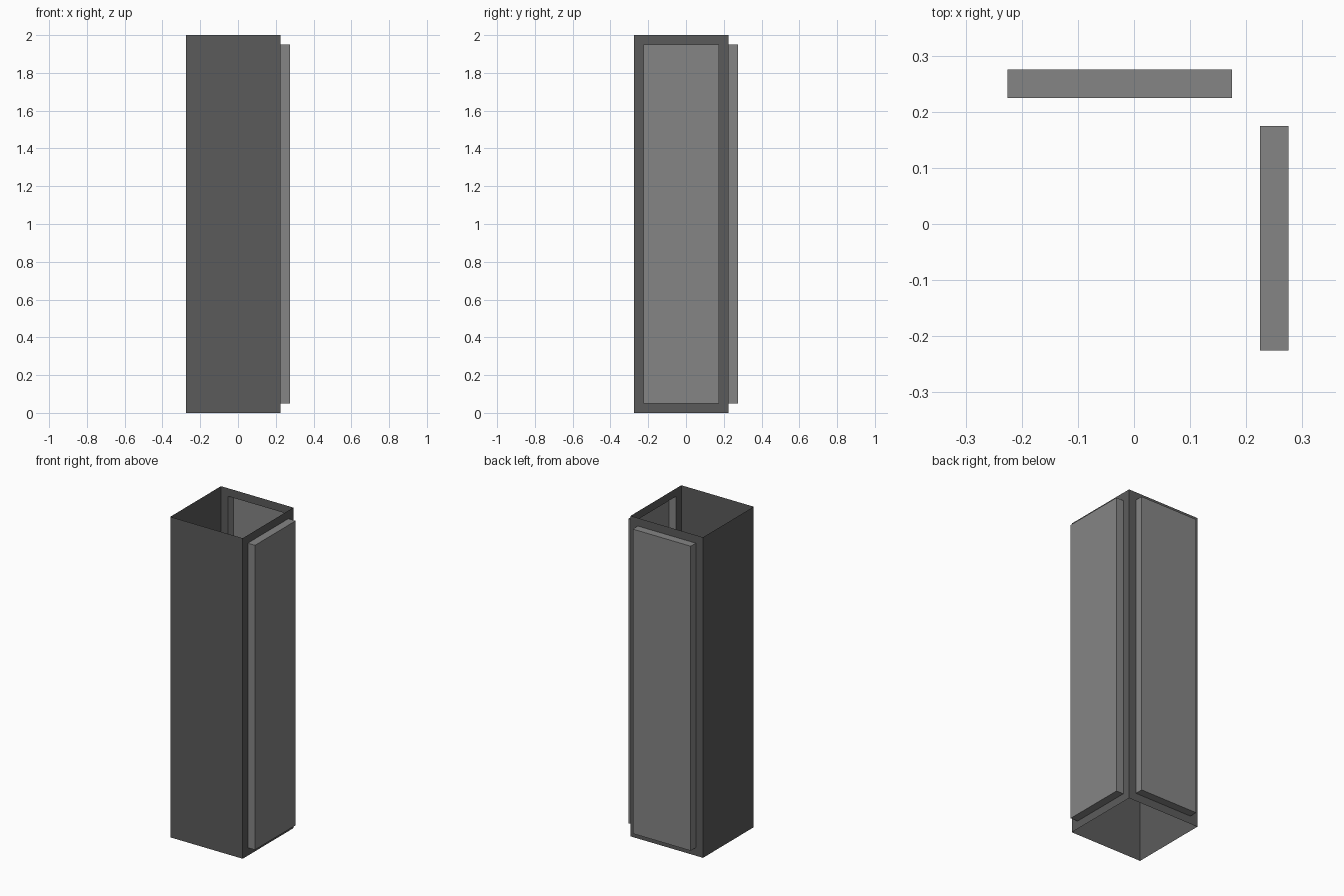
import bpy, bmesh
from mathutils import Vector

if "Cube" in bpy.data.objects:
    bpy.data.objects.remove(bpy.data.objects["Cube"])


def material(name, value):
    m = bpy.data.materials.new(name)
    m.diffuse_color = (value, value, value, 1)
    m.use_nodes = True
    m.node_tree.nodes["Principled BSDF"].inputs["Base Color"].default_value = m.diffuse_color
    return m


frame_mat = material("dark grey", 0.105)
panel_mat = material("mid grey", 0.235)

W, H, T = 0.5, 2.0, 0.05   # tube width, height, panel inset and depth

# Square tube, open at the top and bottom
bm = bmesh.new()
bmesh.ops.create_cube(bm, size=1)
bmesh.ops.scale(bm, verts=bm.verts, vec=(W, W, H))
bmesh.ops.translate(bm, verts=bm.verts, vec=(-T / 2, -T / 2, H / 2))
bm.normal_update()
bmesh.ops.delete(bm, geom=[f for f in bm.faces if abs(f.normal.z) > 0.5], context='FACES_ONLY')

# Raised panels on the right and back walls, hollow from inside
panels = [f for f in bm.faces if max(f.normal.x, f.normal.y) > 0.5]
bmesh.ops.inset_individual(bm, faces=panels, thickness=T, use_even_offset=True)
sides = bmesh.ops.inset_individual(bm, faces=panels, thickness=0, depth=T)["faces"]
for f in panels + sides:
    f.material_index = 1
bm.normal_update()

mesh = bpy.data.meshes.new("panelled_column")
bm.to_mesh(mesh)
bm.free()
mesh.materials.append(frame_mat)
mesh.materials.append(panel_mat)
bpy.context.collection.objects.link(bpy.data.objects.new("panelled_column", mesh))
